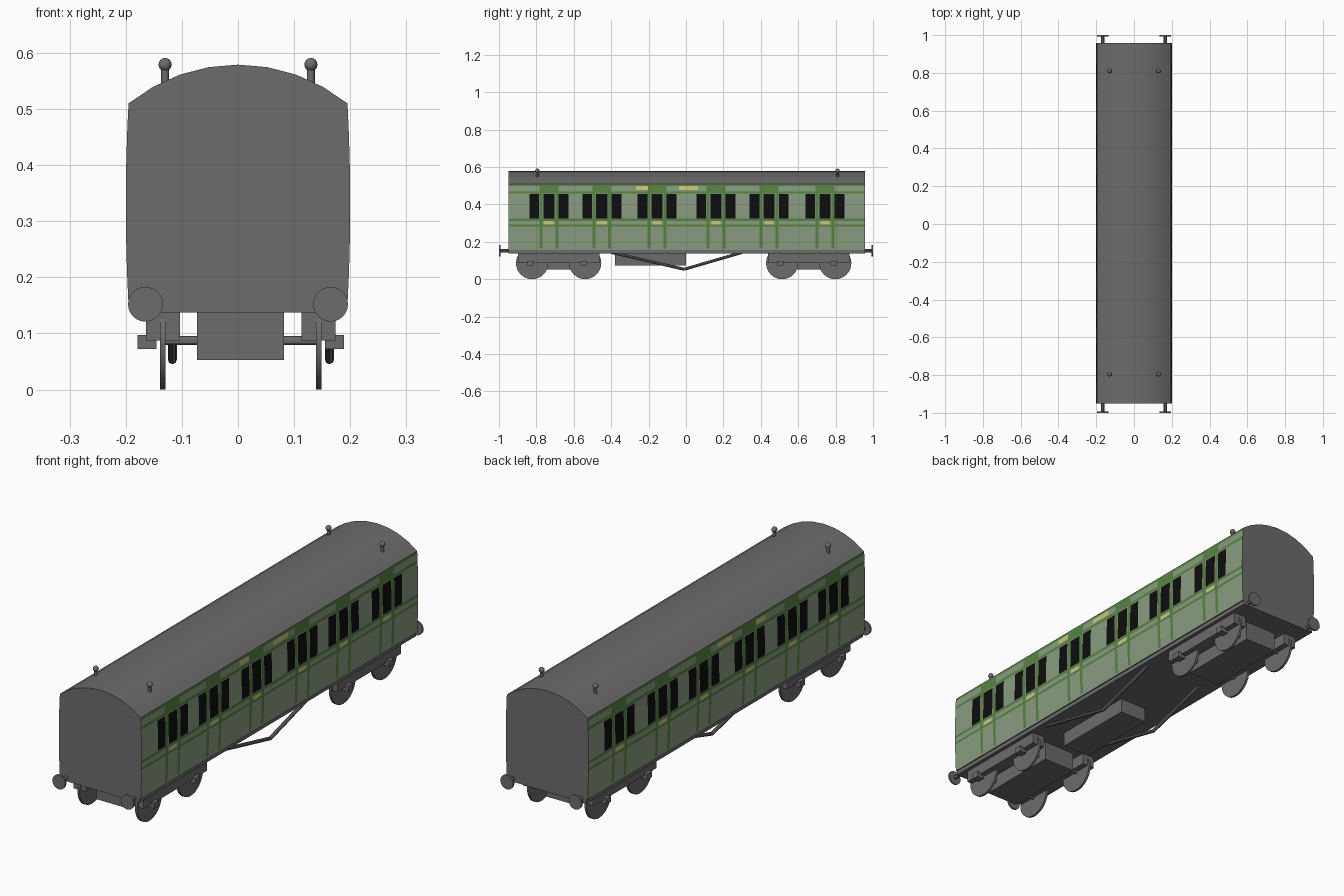
import bpy, bmesh, math
from mathutils import Vector

if "Cube" in bpy.data.objects:
    bpy.data.objects.remove(bpy.data.objects["Cube"])

def material(name, rgb):
    m = bpy.data.materials.new(name)
    m.diffuse_color = (*rgb, 1)
    m.use_nodes = True
    m.node_tree.nodes["Principled BSDF"].inputs["Base Color"].default_value = m.diffuse_color
    return m

GREY = material("dull grey", (0.15, 0.15, 0.15))
PALE = material("pale green", (0.25, 0.335, 0.215))
GREEN = material("mid green", (0.095, 0.23, 0.055))
BLACK = material("window black", (0.004, 0.004, 0.005))
CREAM = material("cream yellow", (0.62, 0.58, 0.2))

Y0, Y1 = -0.95, 0.957      # body ends
Z0, Z1 = 0.155, 0.51       # side wall heights

def finish(bm, name, mats, smooth=False):
    me = bpy.data.meshes.new(name)
    bm.to_mesh(me)
    bm.free()
    for m in mats:
        me.materials.append(m)
    ob = bpy.data.objects.new(name, me)
    bpy.context.collection.objects.link(ob)
    if smooth:
        bpy.ops.object.select_all(action='DESELECT')
        ob.select_set(True)
        bpy.context.view_layer.objects.active = ob
        bpy.ops.object.shade_smooth_by_angle(angle=math.radians(30))
    return ob

def box(name, x, y, z):
    bm = bmesh.new()
    bmesh.ops.create_cube(bm, size=1)
    for v in bm.verts:
        for i, (a, b) in enumerate((x, y, z)):
            v.co[i] = a if v.co[i] < 0 else b
    return finish(bm, name, [GREY])

def rod(name, a, b, r, sides=24):
    a, b = Vector(a), Vector(b)
    bm = bmesh.new()
    bmesh.ops.create_cone(bm, cap_ends=True, segments=sides, radius1=r, radius2=r, depth=(b - a).length)
    ob = finish(bm, name, [GREY], True)
    ob.location = (a + b) / 2
    ob.rotation_mode = 'QUATERNION'
    ob.rotation_quaternion = (b - a).to_track_quat('Z', 'Y')
    return ob

def side_x(z):             # gentle bulge of the side walls
    return 0.2 - 0.154 * (z - 0.33) ** 2

# painted side rules: (y0, y1, z0, z1, material index), later ones win
rects = [(Y0, Y1, 0.498, Z1, 1), (Y0, Y1, 0.458, 0.470, 1),
         (Y0, Y1, 0.312, 0.324, 1), (Y0, Y1, 0.282, 0.293, 1)]
for c in (-0.733, -0.45, -0.155, 0.16, 0.444, 0.743):
    for s in (-1, 1):
        rects.append((c + s * 0.042 - 0.008, c + s * 0.042 + 0.008, 0.165, Z1, 1))
        rects.append((c + s * 0.078 - 0.026, c + s * 0.078 + 0.026, 0.325, 0.455, 2))
    rects.append((c - 0.048, c + 0.048, 0.458, Z1, 1))
    rects.append((c - 0.030, c + 0.030, 0.325, 0.455, 2))
    rects.append((c - 0.025, c + 0.025, 0.293, 0.310, 3))
rects += [(-0.268, -0.203, 0.477, 0.497, 3), (-0.038, 0.064, 0.477, 0.497, 3)]

# side walls: grid cut along the edges of every painted area
ys = sorted({round(v, 4) for r in rects for v in r[:2]})
zs = sorted({round(v, 4) for r in rects for v in r[2:4]} | {Z0, 0.2, 0.24, 0.36, 0.41})
bm = bmesh.new()
for s in (-1, 1):
    grid = [[bm.verts.new((s * side_x(z), y, z)) for z in zs] for y in ys]
    for i in range(len(ys) - 1):
        for j in range(len(zs) - 1):
            q = [grid[i][j], grid[i + 1][j], grid[i + 1][j + 1], grid[i][j + 1]]
            f = bm.faces.new(q if s > 0 else q[::-1])
            cy, cz = (ys[i] + ys[i + 1]) / 2, (zs[j] + zs[j + 1]) / 2
            for a, b, c, d, m in rects:
                if a < cy < b and c < cz < d:
                    f.material_index = m
finish(bm, "painted_side_walls", [PALE, GREEN, BLACK, CREAM])

# roof, ends and floor from one cross-section (side faces left open)
half = side_x(Z1)
R = (half ** 2 + 0.069 ** 2) / (2 * 0.069)
top = math.asin(half / R)
arc = [(R * math.sin(top * k / 4), 0.579 - R + R * math.cos(top * k / 4)) for k in range(4, -5, -1)]
wall = [(side_x(z), z) for z in zs[:-1]]
profile = wall + arc + [(-x, z) for x, z in reversed(wall)]
bm = bmesh.new()
front = [bm.verts.new((x, Y0, z)) for x, z in profile]
back = [bm.verts.new((x, Y1, z)) for x, z in profile]
bm.faces.new(front)
bm.faces.new(back[::-1])
n, w = len(profile), len(wall)
for i in range(n):
    if w <= i < n - w - 1 or i == n - 1:
        j = (i + 1) % n
        bm.faces.new([front[i], back[i], back[j], front[j]])
bmesh.ops.recalc_face_normals(bm, faces=bm.faces)
finish(bm, "roof_and_ends", [GREY], True)

# underframe and battery box
box("underframe", (-0.19, 0.19), (Y0, Y1), (0.137, 0.157))
box("battery_box", (-0.06, 0.07), (-0.38, 0.0), (0.073, 0.138))

# truss rods under the middle
for x in (-0.117, 0.163):
    for end in (-0.4, 0.3):
        rod("truss_rod", (x, end, 0.143), (x, -0.01, 0.053), 0.008, 8)

# buffers at both ends, with oval heads
for e, y in ((-1, Y0), (1, Y1)):
    for x in (-0.165, 0.165):
        rod("buffer_shank", (x, y - e * 0.02, 0.152), (x, e * 0.995, 0.152), 0.009, 12)
        head = rod("buffer_head", (x, e * 0.992, 0.152), (x, e, 0.152), 0.031)

# roof ventilators
for x in (-0.13, 0.13):
    for y in (-0.795, 0.81):
        rod("ventilator_stem", (x, y, 0.54), (x, y, 0.575), 0.007, 12)
        bm = bmesh.new()
        bmesh.ops.create_uvsphere(bm, u_segments=14, v_segments=8, radius=0.012)
        finish(bm, "ventilator_cap", [GREY], True).location = (x, y, 0.579)

# bogies: side frames, middle block, axles, wheels and axle boxes
MID = 0.005
for c in (-0.681, 0.656):
    box("bogie_block", (-0.073, 0.082), (c - 0.19, c + 0.19), (0.053, 0.138))
    for s in (-1, 1):
        xs = sorted((MID + s * 0.108, MID + s * 0.169))
        box("bogie_side_frame", xs, (c - 0.218, c + 0.218), (0.087, 0.138))
    for y in (c - 0.142, c + 0.142):
        rod("axle", (MID - 0.14, y, 0.087), (MID + 0.14, y, 0.087), 0.008, 12)
        for s in (-1, 1):
            x = MID + s * 0.139
            rod("wheel", (x - 0.005, y, 0.086), (x + 0.005, y, 0.086), 0.086, 32)
            xs = sorted((MID + s * 0.15, MID + s * 0.184))
            box("axle_box", xs, (y - 0.025, y + 0.008), (0.072, 0.097))
